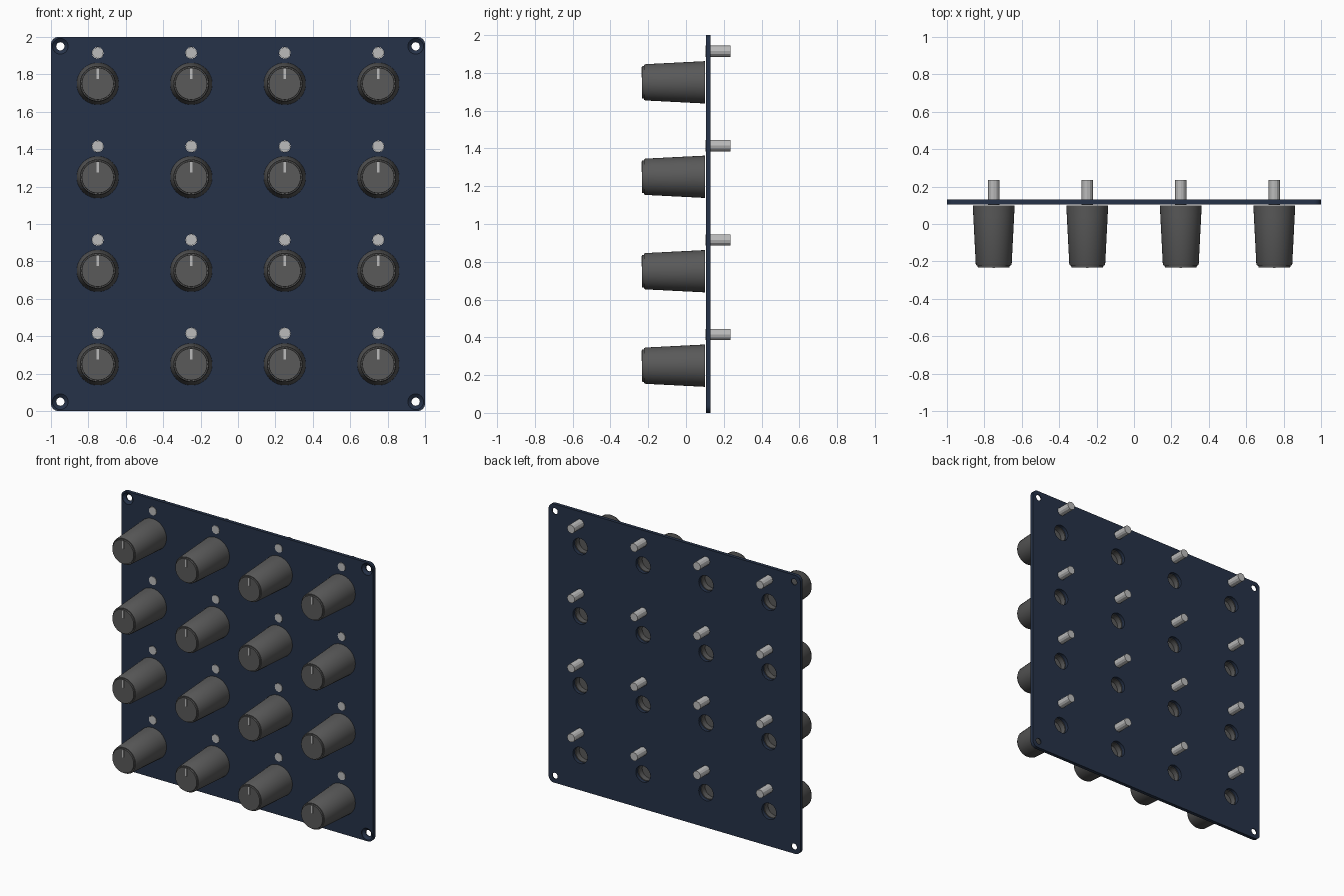
import bpy
import bmesh
import math
from mathutils import Matrix

cube = bpy.data.objects.get("Cube")
if cube:
    bpy.data.objects.remove(cube, do_unlink=True)

FRONT, BACK = 0.105, 0.13
COLUMNS = ROWS = [-0.75, -0.25, 0.25, 0.75]
TO_FRONT = Matrix.Rotation(math.pi / 2, 4, "X")   # local z becomes -y


def material(name, r, g, b):
    m = bpy.data.materials.new(name)
    m.use_nodes = True
    m.diffuse_color = (r, g, b, 1)
    bsdf = next(n for n in m.node_tree.nodes if n.type == "BSDF_PRINCIPLED")
    bsdf.inputs["Base Color"].default_value = (r, g, b, 1)
    return m


navy = material("navy panel", 0.019, 0.032, 0.065)
charcoal = material("charcoal plastic", 0.1, 0.1, 0.1)
silver = material("light grey", 0.5, 0.5, 0.5)


def finish(bm, name, mat, smooth=True):
    bmesh.ops.recalc_face_normals(bm, faces=bm.faces)
    mesh = bpy.data.meshes.new(name)
    bm.to_mesh(mesh)
    bm.free()
    mesh.materials.append(mat)
    ob = bpy.data.objects.new(name, mesh)
    bpy.context.collection.objects.link(ob)
    if smooth:
        bpy.ops.object.select_all(action="DESELECT")
        ob.select_set(True)
        bpy.context.view_layer.objects.active = ob
        bpy.ops.object.shade_smooth_by_angle(angle=math.radians(35))
    return ob


def lathe(bm, profile, x, z, sides):
    """Closed solid turned about the y axis; profile is (radius, y)."""
    rings = []
    for r, y in profile:
        rings.append([bm.verts.new((x + r * math.cos(a), y, z + r * math.sin(a)))
                      for a in (math.tau * i / sides for i in range(sides))])
    for a, b in zip(rings, rings[1:]):
        for i in range(sides):
            j = (i + 1) % sides
            bm.faces.new((a[i], a[j], b[j], b[i]))
    bm.faces.new(rings[0])
    bm.faces.new(rings[-1])


def place(mesh, name, x, z):
    ob = bpy.data.objects.new(name, mesh)
    ob.location = (x, 0, z)
    bpy.context.collection.objects.link(ob)


# Panel: rounded square plate
bm = bmesh.new()
radius = 0.04
outline = []
for k, (sx, sz) in enumerate([(1, 1), (-1, 1), (-1, -1), (1, -1)]):
    for i in range(7):
        a = math.pi / 2 * (k + i / 6)
        outline.append(bm.verts.new((sx * (1 - radius) + radius * math.cos(a), FRONT,
                                     1 + sz * (1 - radius) + radius * math.sin(a))))
face = bm.faces.new(outline)
ext = bmesh.ops.extrude_face_region(bm, geom=[face])
moved = [v for v in ext["geom"] if isinstance(v, bmesh.types.BMVert)]
bmesh.ops.translate(bm, verts=moved, vec=(0, BACK - FRONT, 0))
panel = finish(bm, "panel", navy, smooth=False)

# Holes: countersunk screw holes in the corners, shaft holes behind the knobs
bm = bmesh.new()
for x in (-0.95, 0.95):
    for z in (0.05, 1.95):
        lathe(bm, [(0.042, FRONT - 0.01), (0.042, FRONT + 0.003),
                   (0.022, FRONT + 0.018), (0.022, BACK + 0.01)], x, z, 24)
for x in COLUMNS:
    for z in ROWS:
        lathe(bm, [(0.058, FRONT - 0.01), (0.058, BACK + 0.01)], x, 1 + z, 24)
        lathe(bm, [(0.031, FRONT - 0.01), (0.031, BACK + 0.01)], x, 1.165 + z, 12)
cutter = finish(bm, "hole_cutter", navy, smooth=False)
cut = panel.modifiers.new("holes", "BOOLEAN")
cut.object = cutter
cut.solver = "EXACT"
bpy.context.view_layer.objects.active = panel
bpy.ops.object.modifier_apply(modifier=cut.name)
bpy.data.objects.remove(cutter, do_unlink=True)
bpy.ops.object.select_all(action="DESELECT")
panel.select_set(True)
bpy.ops.object.shade_smooth_by_angle(angle=math.radians(35))

# Master knob: tapered skirt, stepped cap, hollow shaft socket
bm = bmesh.new()
lathe(bm, [(0.056, 0.06), (0.056, 0.1), (0.112, 0.1), (0.109, 0.04), (0.096, -0.215),
           (0.092, -0.222), (0.086, -0.222), (0.085, -0.233)], 0, 0, 40)
knob = finish(bm, "knob", charcoal)

# Master pointer: thin plate on the cap
bm = bmesh.new()
bmesh.ops.create_cube(bm, size=1, matrix=Matrix.Translation((0, -0.233, 0.053))
                      @ Matrix.Diagonal((0.014, 0.004, 0.055, 1)))
pointer = finish(bm, "knob_pointer", silver, smooth=False)

# Master lamp: small pin through the panel
bm = bmesh.new()
lathe(bm, [(0.03, FRONT - 0.003), (0.03, 0.235)], 0, 0.165, 12)
lamp = finish(bm, "lamp", silver, smooth=False)

# Repeat the set over the grid
masters = [knob, pointer, lamp]
for r, z in enumerate(ROWS):
    for c, x in enumerate(COLUMNS):
        for ob in masters:
            place(ob.data, f"{ob.name}_{r + 1}_{c + 1}", x, 1 + z)
for ob in masters:
    bpy.data.objects.remove(ob, do_unlink=True)
